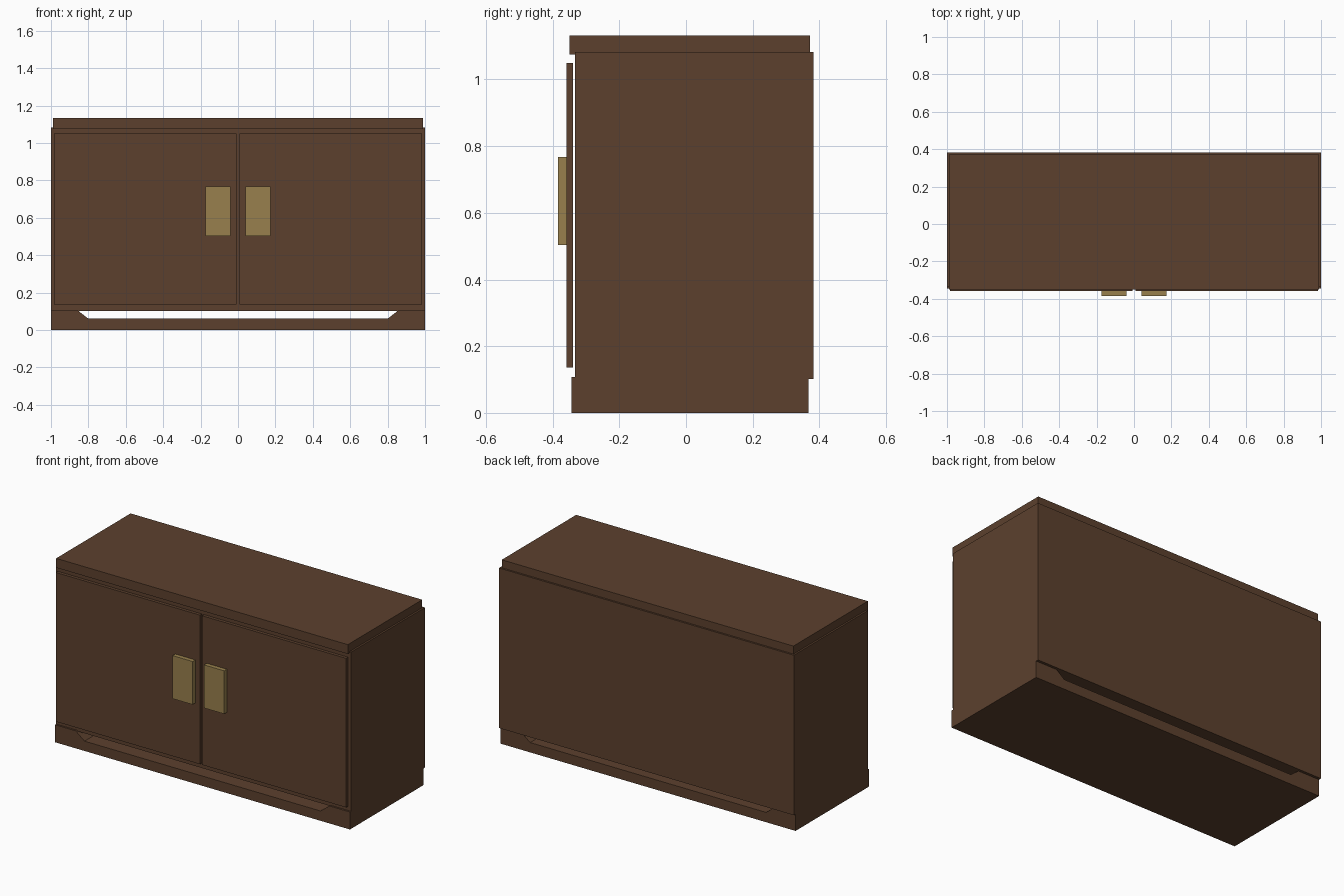
import bpy
import bmesh

if "Cube" in bpy.data.objects:
    bpy.data.objects.remove(bpy.data.objects["Cube"])


def material(name, color):
    m = bpy.data.materials.new(name)
    m.diffuse_color = (*color, 1.0)
    m.use_nodes = True
    m.node_tree.nodes["Principled BSDF"].inputs["Base Color"].default_value = m.diffuse_color
    return m


wood = material("dark_wood", (0.107, 0.0515, 0.0265))
brass = material("brass", (0.314, 0.216, 0.074))


def prism(name, profile, y0, y1, mat):
    """Extrude an x-z outline from y0 to y1."""
    bm = bmesh.new()
    face = bm.faces.new([bm.verts.new((x, y0, z)) for x, z in profile])
    ext = bmesh.ops.extrude_face_region(bm, geom=[face])
    verts = [g for g in ext["geom"] if isinstance(g, bmesh.types.BMVert)]
    bmesh.ops.translate(bm, verts=verts, vec=(0, y1 - y0, 0))
    bmesh.ops.recalc_face_normals(bm, faces=bm.faces)
    mesh = bpy.data.meshes.new(name)
    bm.to_mesh(mesh)
    bm.free()
    mesh.materials.append(mat)
    obj = bpy.data.objects.new(name, mesh)
    bpy.context.collection.objects.link(obj)
    return obj


def box(name, x0, x1, y0, y1, z0, z1, mat):
    return prism(name, [(x0, z0), (x1, z0), (x1, z1), (x0, z1)], y0, y1, mat)


# Plinth with a long shallow cut-out through its top
half = [(1.0, 0.0), (1.0, 0.107), (0.86, 0.107), (0.80, 0.06)]
prism("plinth", half + [(-x, z) for x, z in reversed(half)], -0.344, 0.367, wood)

# Cabinet body and top board
box("cabinet_body", -1.0, 1.0, -0.333, 0.383, 0.102, 1.083, wood)
box("top_board", -0.989, 0.989, -0.349, 0.372, 1.075, 1.132, wood)

# Pair of doors with rectangular handle plates
for side, s in (("left", -1), ("right", 1)):
    dx = sorted((s * 0.007, s * 0.984))
    hx = sorted((s * 0.039, s * 0.175))
    box(side + "_door", *dx, -0.358, -0.339, 0.136, 1.05, wood)
    box(side + "_handle", *hx, -0.384, -0.358, 0.503, 0.767, brass)
